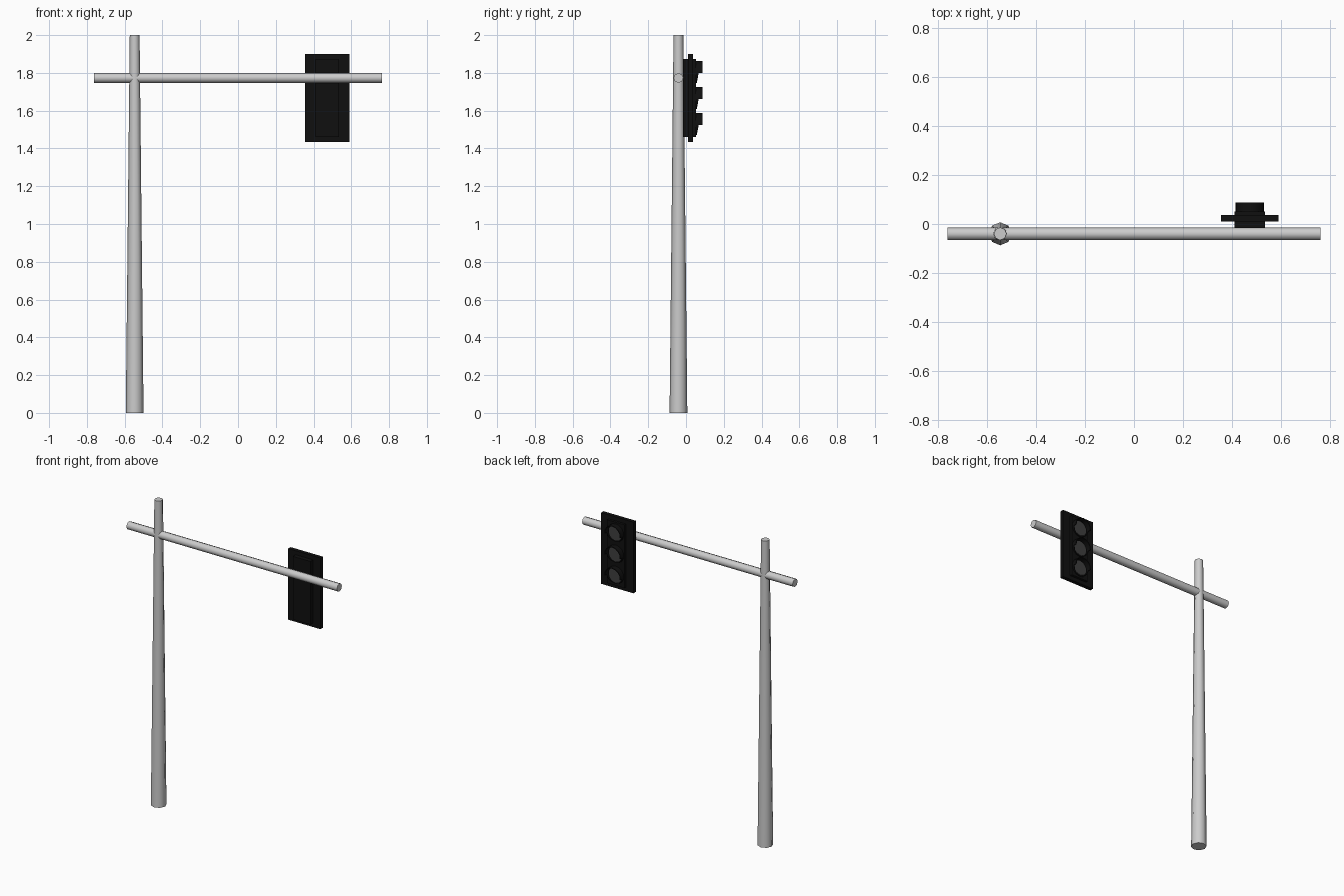
import bpy, bmesh, math
from mathutils import Matrix, Vector

if "Cube" in bpy.data.objects:
    bpy.data.objects.remove(bpy.data.objects["Cube"])


def material(name, v):
    m = bpy.data.materials.new(name)
    m.diffuse_color = (v, v, v, 1)
    m.use_nodes = True
    m.node_tree.nodes["Principled BSDF"].inputs["Base Color"].default_value = m.diffuse_color
    return m


black = material("black_paint", 0.005)
lens_grey = material("dark_lens", 0.05)


def finish(name, bm, mat=None, smooth=False):
    bmesh.ops.recalc_face_normals(bm, faces=bm.faces)
    me = bpy.data.meshes.new(name)
    bm.to_mesh(me)
    bm.free()
    ob = bpy.data.objects.new(name, me)
    bpy.context.collection.objects.link(ob)
    if mat:
        me.materials.append(mat)
    if smooth:
        bpy.ops.object.select_all(action='DESELECT')
        ob.select_set(True)
        bpy.context.view_layer.objects.active = ob
        bpy.ops.object.shade_smooth_by_angle(angle=math.radians(50))
    return ob


def rod(name, a, b, r1, r2, sides=8, mat=None, smooth=True):
    a, b = Vector(a), Vector(b)
    d = b - a
    rot = d.to_track_quat('Z', 'Y').to_matrix().to_4x4()
    bm = bmesh.new()
    bmesh.ops.create_cone(bm, cap_ends=True, segments=sides, radius1=r1, radius2=r2,
                          depth=d.length, matrix=Matrix.Translation((a + b) / 2) @ rot)
    return finish(name, bm, mat, smooth)


def box(name, lo, hi, mat):
    lo, hi = Vector(lo), Vector(hi)
    bm = bmesh.new()
    bmesh.ops.create_cube(bm, size=1, matrix=Matrix.Translation((lo + hi) / 2)
                          @ Matrix.Diagonal((*(hi - lo), 1)))
    return finish(name, bm, mat)


def hood(name, cx, cz, a0, a1, steps, front, back=0.045, r=0.059, t=0.005):
    """Arc-shaped shell around a lens; front(s) gives its reach at height sin = s."""
    bm = bmesh.new()
    rings = []
    for i in range(steps + 1):
        a = math.radians(a0 + (a1 - a0) * i / steps)
        c, s = math.cos(a), math.sin(a)
        f = front(s)
        rings.append([bm.verts.new((cx + q * c, y, cz + q * s))
                      for q, y in ((r, back), (r, f), (r - t, f), (r - t, back))])
    for p, q in zip(rings, rings[1:]):
        for k in range(4):
            bm.faces.new((p[k], p[(k + 1) % 4], q[(k + 1) % 4], q[k]))
    bm.faces.new(rings[0])
    bm.faces.new(rings[-1])
    return finish(name, bm, black, True)


# Tapered pole and crossing arm
PX, PY = -0.547, -0.04
rod("pole", (PX, PY, 0), (PX, PY, 2), 0.047, 0.026)
rod("arm", (-0.763, PY, 1.773), (0.763, PY, 1.773), 0.026, 0.026)

# Signal head: backplate, three stacked housings with lens and visor
CX, CZ, STEP = 0.473, 1.667, 0.138
box("backplate", (CX - 0.117, 0.011, CZ - 0.233), (CX + 0.117, 0.036, CZ + 0.233), black)
for i, label in enumerate(("bottom", "middle", "top")):
    z = CZ + (i - 1) * STEP
    box(label + "_housing", (CX - 0.063, -0.017, z - STEP / 2),
        (CX + 0.063, 0.052, z + STEP / 2), black)
    rod(label + "_lens", (CX, 0.045, z), (CX, 0.056, z), 0.053, 0.05, 10, lens_grey, False)
    hood(label + "_visor", CX, z, -6, 186, 8, lambda s: 0.087)
    hood(label + "_visor_lower", CX, z, 186, 354, 6, lambda s: 0.068 + 0.011 * s)
